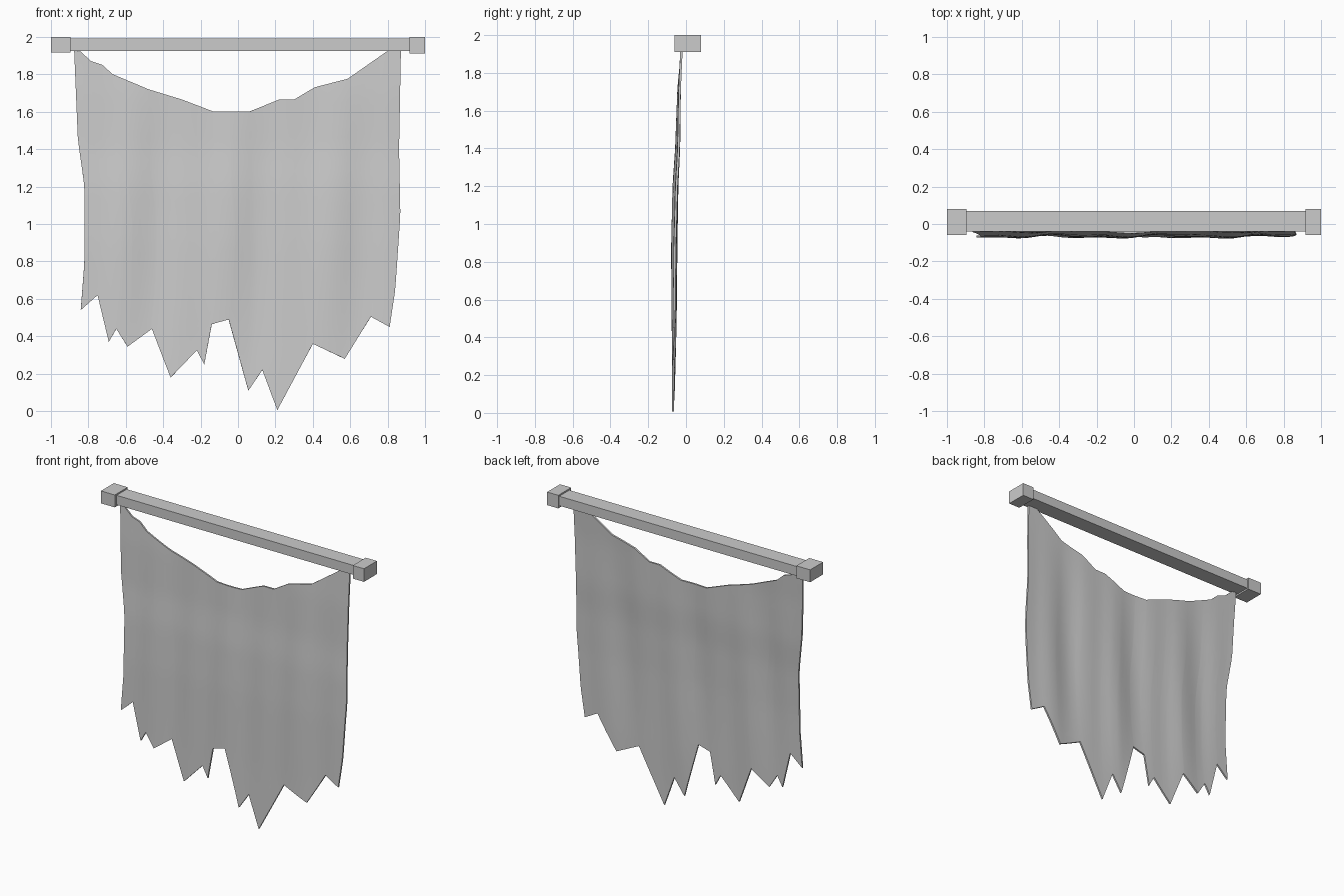
import bpy, math

cube = bpy.data.objects.get("Cube")
if cube:
    bpy.data.objects.remove(cube, do_unlink=True)

grey = bpy.data.materials.new("plain grey")
grey.use_nodes = True
colour = (0.6, 0.6, 0.6, 1)
grey.diffuse_color = colour
grey.node_tree.nodes["Principled BSDF"].inputs["Base Color"].default_value = colour


def add_mesh(name, verts, faces):
    mesh = bpy.data.meshes.new(name)
    mesh.from_pydata(verts, [], faces)
    mesh.materials.append(grey)
    obj = bpy.data.objects.new(name, mesh)
    bpy.context.collection.objects.link(obj)
    return obj


def box(name, x, y, z):
    verts = [(a, b, c) for a in x for b in y for c in z]
    faces = [(0, 1, 3, 2), (4, 6, 7, 5), (0, 4, 5, 1),
             (2, 3, 7, 6), (0, 2, 6, 4), (1, 5, 7, 3)]
    return add_mesh(name, verts, faces)


def sample(points, t):
    """Linear interpolation along a sorted list of pairs."""
    for (a, p), (b, q) in zip(points, points[1:]):
        if t <= b:
            return p + (q - p) * max(0, (t - a) / (b - a))
    return points[-1][1]


# Square pole with a block on each end
box("pole", (-0.91, 0.93), (-0.04, 0.07), (1.925, 1.99))
box("right_end_block", (-1.0, -0.895), (-0.06, 0.08), (1.915, 2.0))
box("left_end_block", (0.915, 1.0), (-0.06, 0.08), (1.91, 2.0))

# Sagging upper edge and torn lower edge, as (x, z)
top = [(-.875, 1.925), (-.84, 1.92), (-.785, 1.87), (-.725, 1.85), (-.67, 1.80),
       (-.48, 1.72), (-.3, 1.665), (-.13, 1.6), (.06, 1.6), (.22, 1.665),
       (.3, 1.665), (.41, 1.73), (.585, 1.775), (.8, 1.925), (.87, 1.925)]
bottom = [(-.84, .54), (-.75, .62), (-.69, .37), (-.65, .44), (-.59, .345),
          (-.46, .44), (-.36, .18), (-.22, .325), (-.18, .25), (-.14, .465),
          (-.05, .49), (.055, .11), (.13, .22), (.21, .006), (.4, .36),
          (.57, .28), (.71, .505), (.81, .45)]
# Side edges as (z, x), and hang depth as (z, y)
right_side = [(.54, -.84), (.8, -.82), (1.2, -.82), (1.45, -.855), (1.925, -.875)]
left_side = [(.45, .81), (.65, .84), (1.05, .867), (1.4, .86), (1.925, .87)]
depth = [(0, -.069), (.4, -.064), (.9, -.062), (1.2, -.055),
         (1.4, -.043), (1.7, -.036), (1.925, -.024)]


def unit(edge):
    """Rescale an edge so that it runs from 0 to 1 across the cloth."""
    start, end = edge[0][0], edge[-1][0]
    return [((x - start) / (end - start), z) for x, z in edge]


def fold(x, z):
    """Soft slanting folds that fade out towards the top and the tips."""
    s = x - 0.12 * z
    wave = 0.5 * math.sin(11 * s + 0.8) + 0.3 * math.sin(23 * s + 2 * z)
    return 0.014 * math.sin(math.pi * min(1, z / 1.95)) * wave


top, bottom = unit(top), unit(bottom)
columns = sorted({round(u, 4) for u, z in top + bottom} | {i / 40 for i in range(41)})
rows = 24
verts = []
for u in columns:
    for j in range(rows + 1):
        v = j / rows
        z = sample(bottom, u) * (1 - v) + sample(top, u) * v
        x0 = sample(right_side, .54 + v * (1.925 - .54))
        x1 = sample(left_side, .45 + v * (1.925 - .45))
        x = x0 + (x1 - x0) * u
        verts.append((x, sample(depth, z) + fold(x, z), z))

n = rows + 1
faces = [(i * n + j, (i + 1) * n + j, (i + 1) * n + j + 1, i * n + j + 1)
         for i in range(len(columns) - 1) for j in range(rows)]
cloth = add_mesh("torn_cloth", verts, faces)

# Thin cloth with smooth sides and sharp rims
solid = cloth.modifiers.new("thickness", "SOLIDIFY")
solid.thickness = 0.012
solid.offset = 0
bpy.ops.object.select_all(action="DESELECT")
cloth.select_set(True)
bpy.context.view_layer.objects.active = cloth
bpy.ops.object.modifier_apply(modifier=solid.name)
bpy.ops.object.shade_smooth_by_angle(angle=math.radians(40))
